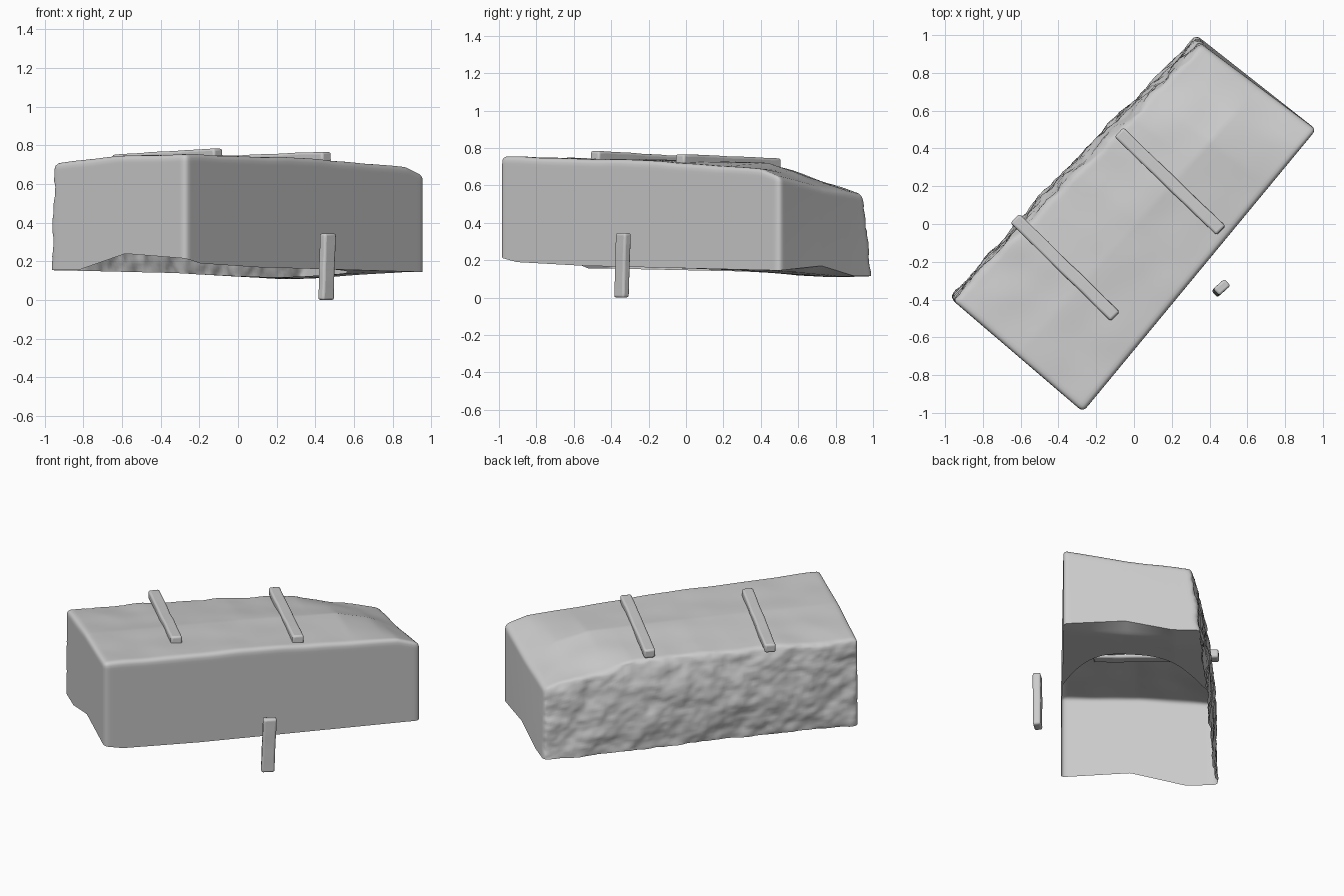
import bpy, bmesh, math
from mathutils import Vector, noise

if "Cube" in bpy.data.objects:
    bpy.data.objects.remove(bpy.data.objects["Cube"])

# Block size along its length, width and height, and edge rounding
L, W, H, R = 1.93, 0.91, 0.56, 0.03
CA, CB, CC = (-0.965, -0.40), (-0.27, -0.995), (0.965, 0.50)
D_LOW, D_TOP = (0.33, 1.0), (0.36, 0.95)


def curve(x, pts):
    x = min(max(x, pts[0][0]), pts[-1][0])
    for (x0, y0), (x1, y1) in zip(pts, pts[1:]):
        if x <= x1:
            return y0 + (y1 - y0) * (x - x0) / (x1 - x0)
    return pts[-1][1]


def top_z(a, b):
    near = curve(a, [(0, .755), (.5, .735), (.8, .705), (.93, .69), (1, .65)])
    mid = curve(a, [(0, .745), (.5, .735), (.8, .72), (.9, .67), (1, .585)])
    far = curve(a, [(0, .71), (.5, .705), (.72, .675), (1, .55)])
    return curve(b, [(0, near), (.5, mid), (1, far)])


def bottom_z(a, b):
    near = curve(a, [(0, .215), (.06, .19), (.3, .17), (1, .145)])
    mid = curve(a, [(0, .24), (.2, .17), (.85, .13), (.95, .13), (1, .17)])
    far = curve(a, [(0, .155), (.5, .14), (.9, .11), (1, .115)])
    return curve(b, [(0, near), (.45, mid), (.8, far), (1, far)])


def block_point(a, b, c):
    # round the edges in box space (the open bottom stays sharp)
    p = Vector((a * L, b * W, c * H))
    q = Vector((min(max(p.x, R), L - R), min(max(p.y, R), W - R), min(p.z, H - R)))
    d = p - q
    if d.length > R:
        p = q + d.normalized() * R
    a, b, c = p.x / L, p.y / W, p.z / H
    # warp to the four slanted corners
    A, B, C = (Vector(k) for k in (CA, CB, CC))
    D = Vector(D_LOW).lerp(Vector(D_TOP), c)
    xy = B.lerp(C, a).lerp(A.lerp(D, a), b)
    z = bottom_z(a, b) * (1 - c) + top_z(a, b) * c
    v = Vector((xy.x, xy.y, z))
    # rough broken long side
    rough = b ** 10
    bulge = 0.035 * math.sin(math.pi * c) * math.sin(math.pi * a)
    n = noise.fractal(v * 7, 0.8, 2.1, 4)
    off = rough * (bulge + 0.017 * n)
    v += Vector((-0.76, 0.65, 0)) * off
    # gentle unevenness elsewhere
    v.z += 0.005 * c * noise.noise(v * 5) * (1 + 2 * b ** 4)
    return v


def steps(n, length):
    e = [0, 0.01 / length, 0.022 / length, 0.04 / length]
    inner = [e[-1] + (1 - 2 * e[-1]) * i / n for i in range(1, n)]
    return e + inner + [1 - x for x in reversed(e)]


def add_sheet(bm, fn, us, vs, flip):
    g = [[bm.verts.new(fn(u, v)) for v in vs] for u in us]
    for i in range(len(us) - 1):
        for j in range(len(vs) - 1):
            f = [g[i][j], g[i + 1][j], g[i + 1][j + 1], g[i][j + 1]]
            bm.faces.new(f[::-1] if flip else f)


def finish(bm, name, angle):
    me = bpy.data.meshes.new(name)
    bm.to_mesh(me)
    bm.free()
    ob = bpy.data.objects.new(name, me)
    bpy.context.collection.objects.link(ob)
    bpy.ops.object.select_all(action='DESELECT')
    ob.select_set(True)
    bpy.context.view_layer.objects.active = ob
    bpy.ops.object.shade_smooth_by_angle(angle=math.radians(angle))
    return ob


# Stone block: a hollow shell, open underneath except near one end
bm = bmesh.new()
sa, sb, sc = steps(100, L), steps(48, W), steps(32, H)
add_sheet(bm, lambda a, b: block_point(a, b, 1), sa, sb, False)
add_sheet(bm, lambda a, c: block_point(a, 0, c), sa, sc, False)
add_sheet(bm, lambda a, c: block_point(a, 1, c), sa, sc, True)
add_sheet(bm, lambda b, c: block_point(0, b, c), sb, sc, True)
add_sheet(bm, lambda b, c: block_point(1, b, c), sb, sc, False)


def under_point(t, b):
    start = 0.83 - 0.22 * abs(2 * b - 1) ** 3
    return block_point(start + (1 - start) * t, b, 0)


add_sheet(bm, under_point, steps(16, L), sb, True)
bmesh.ops.remove_doubles(bm, verts=bm.verts, dist=0.0004)
finish(bm, "stone_block", 40)


def bar(name, p0, p1, width, thick, side):
    # Slightly uneven square stick with softened edges
    p0, p1, side = Vector(p0), Vector(p1), Vector(side).normalized()
    axis = (p1 - p0).normalized()
    up = axis.cross(side).normalized()
    bm = bmesh.new()
    n, rings = 14, []
    for i in range(n + 1):
        mid = p0.lerp(p1, i / n)
        ring = []
        for s, t in ((-1, -1), (1, -1), (1, 1), (-1, 1)):
            v = mid + side * s * width / 2 + up * t * thick / 2
            ring.append(bm.verts.new(v + noise.noise_vector(v * 9) * 0.003))
        rings.append(ring)
    for r0, r1 in zip(rings, rings[1:]):
        for k in range(4):
            bm.faces.new((r0[k], r0[(k + 1) % 4], r1[(k + 1) % 4], r1[k]))
    bm.faces.new(rings[0][::-1])
    bm.faces.new(rings[-1])
    bmesh.ops.recalc_face_normals(bm, faces=bm.faces)
    ob = finish(bm, name, 50)
    bev = ob.modifiers.new("soft_edges", 'BEVEL')
    bev.width, bev.segments = 0.012, 3
    bev.limit_method, bev.angle_limit = 'ANGLE', math.radians(40)


# Two sticks lying across the top, one small stick standing beside the block
along = (0.7, 0.72, 0)
bar("top_stick_near", (-0.63, 0.03, 0.725), (-0.10, -0.49, 0.757), 0.068, 0.055, along)
bar("top_stick_far", (-0.08, 0.487, 0.717), (0.46, -0.035, 0.739), 0.068, 0.055, along)
bar("standing_stick", (0.455, -0.345, 0.0), (0.465, -0.335, 0.345), 0.078, 0.048, (0.75, 0.66, 0))
